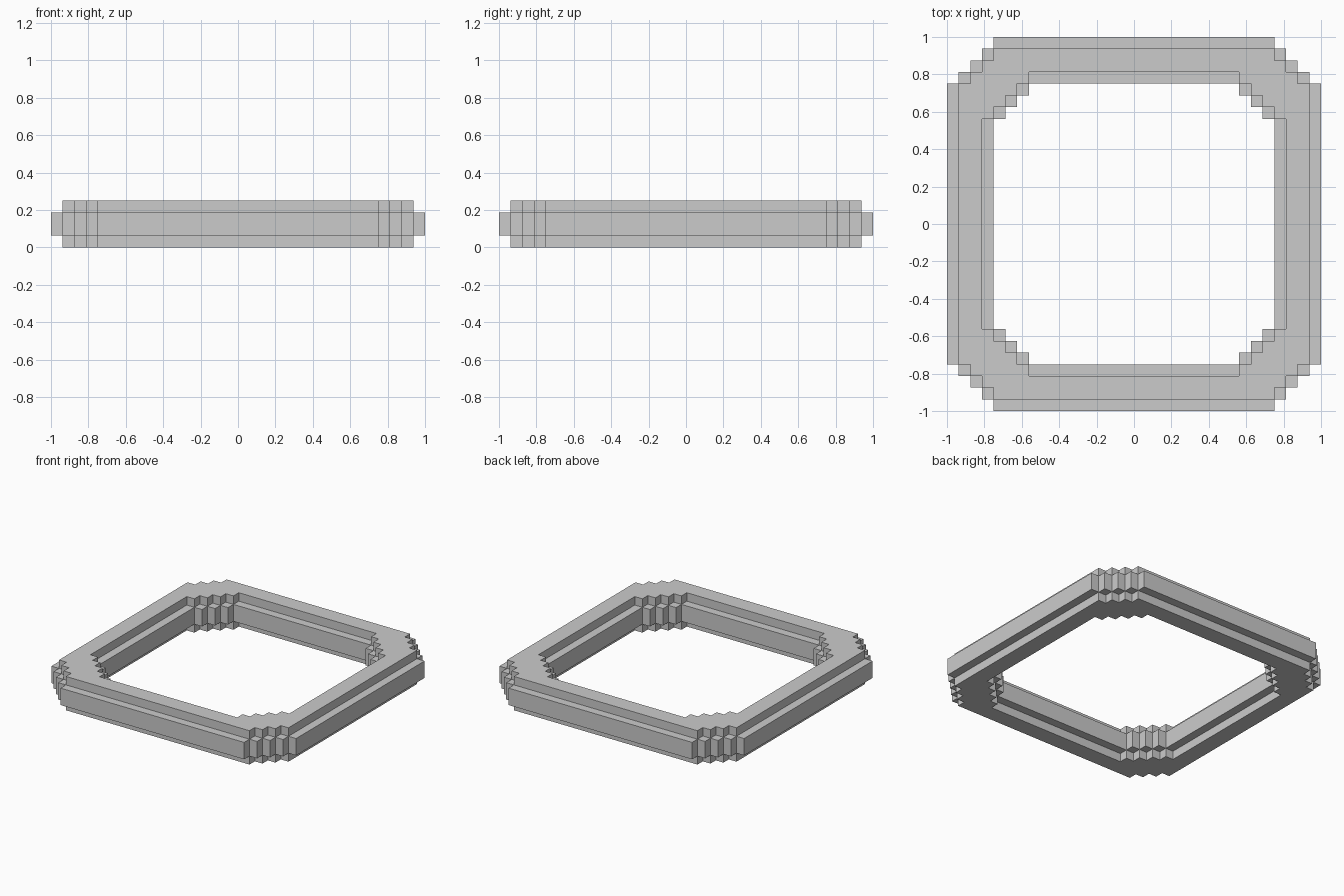
import bpy, bmesh

if "Cube" in bpy.data.objects:
    bpy.data.objects.remove(bpy.data.objects["Cube"])

U = 1 / 16  # one block unit


def stair(a, b):
    """Quarter outline: straight side, stepped corner, straight side."""
    pts = [(a, 0)]
    for k in range(a - b + 1):
        pts += [(a - k, b + k), (a - k - 1, b + k)]
    pts[-1] = (0, a)
    return pts


bm = bmesh.new()


def face(pts):
    bm.faces.new([bm.verts.new((x * U, y * U, z * U)) for x, y, z in pts])


def wall(path, z0, z1, outward):
    for (ax, ay), (bx, by) in zip(path, path[1:]):
        quad = [(ax, ay, z0), (bx, by, z0), (bx, by, z1), (ax, ay, z1)]
        face(quad if outward else quad[::-1])


def ledge(a, b):
    """One-unit-wide shelf following a stepped outline."""
    n = a - b
    for k in range(n + 1):
        x1, y1 = a - k, b + k
        x0 = 0 if k == n else x1 - 1
        y0 = 0 if k == 0 else y1 - 1
        face([(x0, y0, 1), (x1, y0, 1), (x1, y1, 1), (x0, y1, 1)])


# Outer and inner walls: wide middle band, then narrower upper band
wall(stair(16, 12), 0, 1, True)
wall(stair(15, 12), 1, 2, True)
wall(stair(12, 9), 0, 1, False)
wall(stair(13, 9), 1, 2, False)

# Shelves between the bands
ledge(16, 12)
ledge(13, 9)

# Flat top
face([(x, y, 2) for x, y in stair(15, 12) + stair(13, 9)[::-1]])

bmesh.ops.remove_doubles(bm, verts=bm.verts, dist=1e-4)
mesh = bpy.data.meshes.new("stepped_ring_frame")
bm.to_mesh(mesh)
bm.free()

ring = bpy.data.objects.new("stepped_ring_frame", mesh)
ring.location.z = 2 * U
bpy.context.collection.objects.link(ring)

# Complete the ring on all sides and below
mirror = ring.modifiers.new("mirror", 'MIRROR')
mirror.use_axis = (True, True, True)
mirror.merge_threshold = 1e-4
